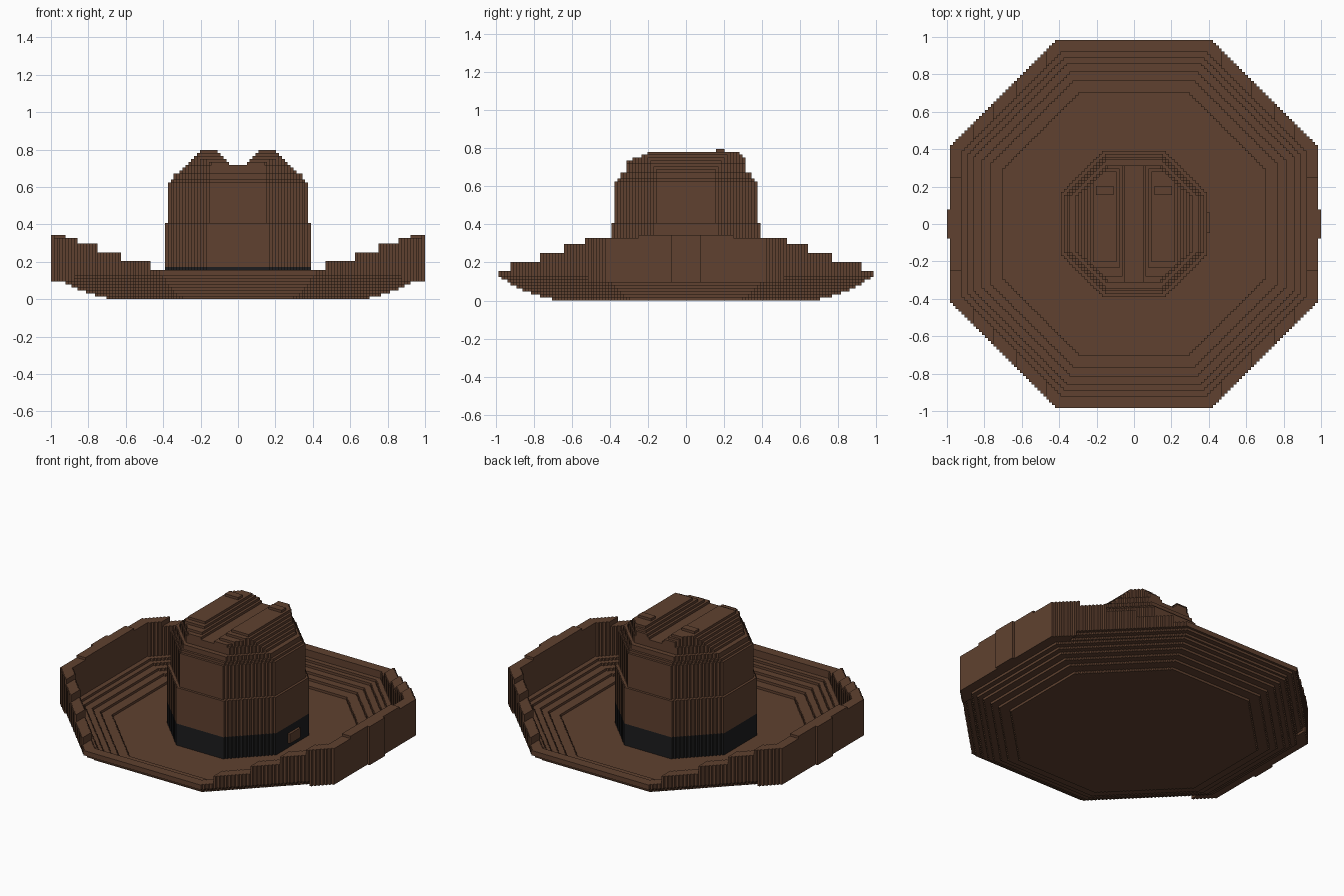
import bpy
import bmesh
from mathutils import Matrix, Vector

cube = bpy.data.objects.get("Cube")
if cube:
    bpy.data.objects.remove(cube, do_unlink=True)

UNIT = 2 / 128  # edge of one block; all sizes below count blocks


def material(name, colour):
    mat = bpy.data.materials.new(name)
    mat.use_nodes = True
    mat.diffuse_color = (*colour, 1)
    bsdf = mat.node_tree.nodes["Principled BSDF"]
    bsdf.inputs["Base Color"].default_value = (*colour, 1)
    bsdf.inputs["Roughness"].default_value = 0.8
    return mat


brown = material("brown felt", (0.115, 0.053, 0.029))
black = material("black ribbon", (0.012, 0.012, 0.013))


def box(bm, x0, x1, y0, y1, z0, z1):
    size = Vector((x1 - x0, y1 - y0, z1 - z0)) * UNIT
    centre = Vector((x0 + x1, y0 + y1, z0 + z1)) * UNIT / 2
    matrix = Matrix.Translation(centre) @ Matrix.Diagonal((*size, 1))
    bmesh.ops.create_cube(bm, size=1, matrix=matrix)


def half_width(radius, row):
    """Half width of a stepped octagon in one row of blocks."""
    y = abs(row + 0.5)
    return max(0, min(radius, round(radius * 2 ** 0.5 - y))) if y < radius else 0


def slab(bm, z0, z1, outer, inner=0, xmin=0, xmax=64, ylo=-64, yhi=64):
    """Stepped octagon slab or ring, limited in |x| and y; equal rows are merged."""
    start, previous = None, None
    for row in range(-outer, outer + 1):
        span = None
        if ylo <= row < yhi:
            near = max(half_width(inner, row), xmin)
            far = min(half_width(outer, row), xmax)
            span = (near, far) if far > near else None
        if span != previous:
            if previous:
                near, far = previous
                if near == 0:
                    box(bm, -far, far, start, row, z0, z1)
                else:
                    box(bm, near, far, start, row, z0, z1)
                    box(bm, -far, -near, start, row, z0, z1)
            start, previous = row, span


def finish(bm, name, mat):
    mesh = bpy.data.meshes.new(name)
    bm.to_mesh(mesh)
    bm.free()
    mesh.materials.append(mat)
    obj = bpy.data.objects.new(name, mesh)
    bpy.context.collection.objects.link(obj)
    return obj


# Brim: shallow terraced bowl
radii = [45, 49, 52, 55, 57, 59, 60, 62, 63, 63]
bm = bmesh.new()
for k, radius in enumerate(radii):
    slab(bm, k, k + 1, radius, min(radii[k - 2], 59) if k > 1 else 0)
finish(bm, "brim", brown)

# Brim curl: rim wall rising in steps towards both sides
bm = bmesh.new()
for z0, z1, xmin, reach in [(6, 10, 56, 64), (10, 13, 30, 64), (13, 16, 40, 64),
                            (16, 19, 48, 64), (19, 21, 55, 64), (21, 22, 58, 16)]:
    slab(bm, z0, z1, 63, 59, xmin=xmin, ylo=-reach, yhi=reach)
for x in (-64, 63):
    box(bm, x, x + 1, -5, 5, 6, 22)
finish(bm, "brim_curl", brown)

# Hat band
bm = bmesh.new()
slab(bm, 2, 11, 25)
finish(bm, "hat_band", black)

# Band buckle on the left side
bm = bmesh.new()
box(bm, 25, 26, -3, 4, 4, 8)
finish(bm, "band_buckle", brown)

# Crown with stepped shoulders
bm = bmesh.new()
for z0, z1, radius in [(11, 26, 25), (26, 40, 24), (40, 41, 23), (41, 43, 22)]:
    slab(bm, z0, z1, radius)
for k in range(3):
    slab(bm, 43 + k, 44 + k, 21, xmax=20 - k, ylo=-20, yhi=20)
finish(bm, "crown", brown)

# Twin ridges with the crease between them
bm = bmesh.new()
for k, (ylo, yhi) in enumerate([(-20, 20), (-18, 20), (-15, 19), (-13, 18), (10, 13)]):
    slab(bm, 46 + k, 47 + k, 20, xmin=3 + k, xmax=17 - k, ylo=ylo, yhi=yhi)
finish(bm, "crown_ridges", brown)
